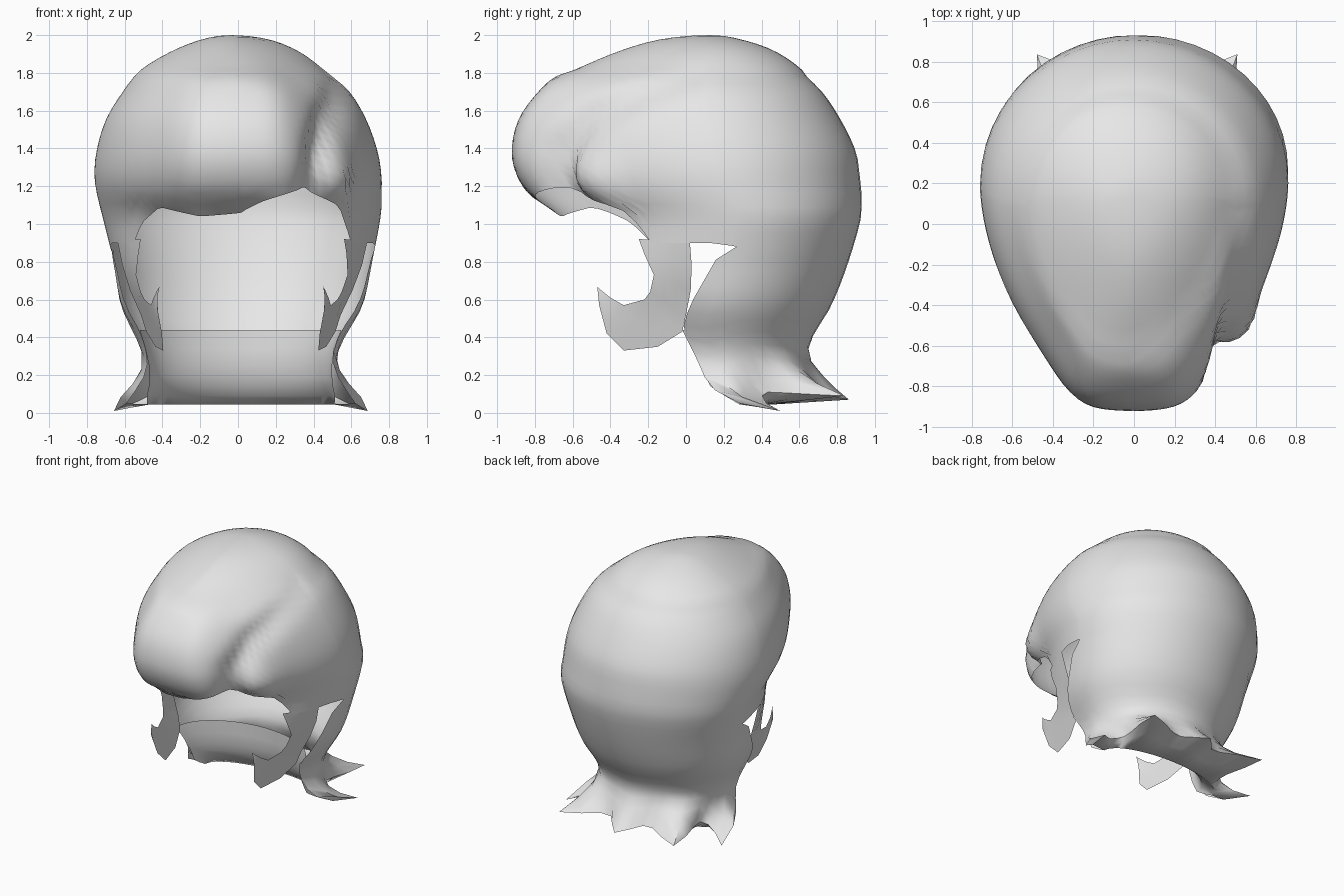
import bpy, bmesh, math
from mathutils import Vector

if "Cube" in bpy.data.objects:
    bpy.data.objects.remove(bpy.data.objects["Cube"])

hair_mat = bpy.data.materials.new("plain_grey")
hair_mat.diffuse_color = (0.8, 0.8, 0.8, 1)
hair_mat.use_nodes = True
hair_mat.node_tree.nodes["Principled BSDF"].inputs["Base Color"].default_value = hair_mat.diffuse_color

# Horizontal sections: height, left x, right x, front y, back y
SECTIONS = [
    (2.00, -.04, -.04, .13, .13), (1.98, -.18, .15, -.12, .28),
    (1.92, -.34, .31, -.34, .46), (1.82, -.51, .45, -.58, .61),
    (1.78, -.55, .50, -.69, .64), (1.70, -.61, .59, -.78, .72),
    (1.55, -.70, .68, -.885, .82), (1.38, -.75, .74, -.92, .90),
    (1.25, -.76, .76, -.89, .92), (1.15, -.745, .76, -.82, .93),
    (1.05, -.72, .757, -.68, .93), (0.80, -.66, .71, -.66, .86),
    (0.57, -.62, .66, -.65, .77), (0.35, -.52, .54, -.50, .65),
    (0.20, -.48, .51, -.50, .68), (0.00, -.49, .52, -.55, .72)]
# Hem height of the cap by angle, from left through front to right
HEM = [(180, .88), (192, .90), (213, .90), (221, 1.01), (232, 1.09), (250, 1.04),
       (270, 1.06), (282, 1.12), (302, 1.20), (311, 1.13), (317, 1.09),
       (321, 1.01), (327, .90), (348, .90), (360, .88)]
# Parting groove: height, angle, depth
GROOVE = [(1.05, 305, .08), (1.22, 305, .10), (1.38, 308, .10), (1.55, 316, .08),
          (1.68, 332, .06), (1.77, 353, .03)]
# Front edge of the lower back hair: height, y
EDGE = [(.01, .36), (.06, .25), (.14, .13), (.26, .07), (.44, -.02), (.57, .02),
        (.85, .18), (.88, .25)]


def lerp(table, v, col=1):
    if v <= table[0][0]:
        return table[0][col]
    for a, b in zip(table, table[1:]):
        if v <= b[0]:
            return a[col] + (b[col] - a[col]) * (v - a[0]) / (b[0] - a[0])
    return table[-1][col]


KNOTS = [(math.sqrt(2 - r[0]),) + r[1:] for r in SECTIONS]


def section(z):
    """Smoothly interpolated section: x centre, half width, y centre, front and back depth."""
    s = math.sqrt(max(0, 2 - z))
    i = 0
    while i < len(KNOTS) - 2 and s > KNOTS[i + 1][0]:
        i += 1
    p, q = KNOTS[i], KNOTS[i + 1]
    a, b = KNOTS[max(i - 1, 0)], KNOTS[min(i + 2, len(KNOTS) - 1)]
    h = q[0] - p[0]
    t = (s - p[0]) / h
    out = []
    for c in range(1, 5):
        m0 = (q[c] - a[c]) / (q[0] - a[0]) * h
        m1 = (b[c] - p[c]) / (b[0] - p[0]) * h
        out.append((2*t**3 - 3*t*t + 1) * p[c] + (t**3 - 2*t*t + t) * m0
                   + (3*t*t - 2*t**3) * q[c] + (t**3 - t*t) * m1)
    xl, xr, yf, yb = out
    yc = yf + (yb - yf) * .6
    return (xl + xr) / 2, (xr - xl) / 2, yc, yc - yf, yb - yc


def surf(deg, z, scale=1.0):
    """Point on the egg-shaped section, 0 = right side, 90 = back."""
    xc, hw, yc, front, back = section(z)
    c, s = math.cos(math.radians(deg)), math.sin(math.radians(deg))
    p = 1.0 if s >= 0 else 2 / 1.7
    x = math.copysign(abs(c) ** p, c) * hw
    y = s * back if s >= 0 else -abs(s) ** p * front
    return Vector((xc + x * scale, min(yc + y * scale, .93), z))


def angle_at(y, z):
    """Right-hand section angle at which the surface reaches y."""
    _, _, yc, front, back = section(z)
    d = y - yc
    r = min(1, d / back) if d > 0 else -(min(1, -d / front) ** .85)
    return math.degrees(math.asin(r))


def edge_angle(z):
    return 0 if z > .879 else angle_at(lerp(EDGE, z), z)


def grid(bm, rows, closed=False):
    vs = [[bm.verts.new(p) for p in r] for r in rows]
    for a, b in zip(vs, vs[1:]):
        n = len(a)
        for i in range(n if closed else n - 1):
            j = (i + 1) % n
            bm.faces.new((a[i], b[i], b[j], a[j]))


def finish(name, bm, recalc=True):
    bmesh.ops.remove_doubles(bm, verts=bm.verts[:], dist=.0008)
    bmesh.ops.dissolve_degenerate(bm, edges=bm.edges[:], dist=.0001)
    if recalc:
        bmesh.ops.recalc_face_normals(bm, faces=bm.faces[:])
    me = bpy.data.meshes.new(name)
    bm.to_mesh(me)
    bm.free()
    ob = bpy.data.objects.new(name, me)
    bpy.context.collection.objects.link(ob)
    me.materials.append(hair_mat)
    bpy.context.view_layer.objects.active = ob
    ob.select_set(True)
    bpy.ops.object.shade_smooth_by_angle(angle=math.radians(60))
    ob.select_set(False)


# Points along the swept parting, and the small lock beside it
GROOVE_PTS = []
for i in range(51):
    z = 1.05 + .72 * i / 50
    GROOVE_PTS.append((surf(lerp(GROOVE, z), z), lerp(GROOVE, z, 2)))
LOCK = surf(318, 1.22)


def cap_point(deg, t):
    hem = .88 if deg <= 180 else lerp(HEM, deg)
    z = hem + (2 - hem) * (1 - t ** 1.7)
    p = surf(deg, z)
    scale = 1.0
    if deg > 180:
        dist, depth = min(((p - q).length, d) for q, d in GROOVE_PTS)
        fringe = max(0, min(1, (1.9 - z) / .2))
        scale += .055 * fringe * math.exp(-((abs(deg - 270) - 24) / 13) ** 2)
        scale -= depth * math.exp(-(dist / .085) ** 2)
        scale += .06 * math.exp(-((p - LOCK).length / .13) ** 2)
    return surf(deg, z, scale)


# Lower back hair: locks flick outward at five tips (column: flare, tip height)
TIPS = {1: (.38, .01), 7: (.85, .09), 12: (.38, .07), 17: (.85, .09), 23: (.38, .01)}


def back_point(k, z, flare=0.0):
    e = edge_angle(z)
    out = max(0, (.30 - z) / .26) ** 1.5
    return surf(e + (180 - 2 * e) * k / 24, z, 1 + flare * out)


def back_rows(top, n):
    rows = []
    for r in range(n + 1):
        row = []
        for k in range(25):
            tip = min(TIPS, key=lambda q: abs(q - k))
            s = max(0, 1 - abs(k - tip) / 2.5)
            flare, low = TIPS[tip]
            zb = .11 + (low - .11) * s
            row.append(back_point(k, top + (zb - top) * r / n, flare * s))
        rows.append(row)
    return rows


# Main hair shell: crown, fringe and back
bm = bmesh.new()
angles = [7.5 * i for i in range(24)] + [180 + 180 * i / 60 for i in range(60)]
grid(bm, [[cap_point(a, r / 26) for a in angles] for r in range(27)], closed=True)
grid(bm, back_rows(.88, 12))
finish("hair_shell", bm)

# Inner nape wall, curving from one front edge to the other, plus the underside
WALL = [(.045, .47), (.09, .42), (.14, .38), (.25, .34), (.44, .33)]


def wall_row(z):
    a, b = back_point(24, z), back_point(0, z)
    mid, half = (a + b) / 2, (b - a) / 2
    depth = lerp(WALL, z) - mid.y
    row = []
    for k in range(25):
        t = math.pi * k / 24
        row.append(mid + half * math.cos(t) + Vector((0, depth * math.sin(t), 0)))
    return row


bm = bmesh.new()
inner = [wall_row(z) for z in (.44, .34, .25, .19, .14, .09, .045)]
hem = back_rows(.44, 1)[1]
under = [[p.lerp(q, .5) for p, q in zip(inner[-1], hem)]]
grid(bm, inner + under + [hem])
finish("nape_inner_wall", bm)

# Hooked sideburns: front edge and rear edge (y, z)
HOOK = [((-.25, .92), (.02, .91)), ((-.22, .84), (.03, .78)), ((-.17, .73), (.025, .65)),
        ((-.19, .64), (0, .52)), ((-.22, .60), (-.02, .43)), ((-.33, .57), (-.15, .35)),
        ((-.40, .61), (-.33, .33)), ((-.45, .65), (-.42, .42)), ((-.47, .67), (-.46, .57))]


def hook_point(side, y, z):
    x = side * (.384 + .28 * z + .2 * y) + .015
    a = angle_at(y, z)
    sx = surf(a if side > 0 else 180 - a, z).x
    w = max(0, min(1, (z - .55) / .33))
    return (x + (sx - x) * w, y, z)


for side, name in ((-1, "left_sideburn"), (1, "right_sideburn")):
    bm = bmesh.new()
    rows = []
    for (y0, z0), (y1, z1) in HOOK:
        rows.append([hook_point(side, y0 + (y1 - y0) * i / 3, z0 + (z1 - z0) * i / 3)
                     for i in range(4)])
    grid(bm, rows)
    bm.normal_update()
    if sum(f.normal.x for f in bm.faces) * side < 0:
        bmesh.ops.reverse_faces(bm, faces=bm.faces[:])
    finish(name, bm, recalc=False)
